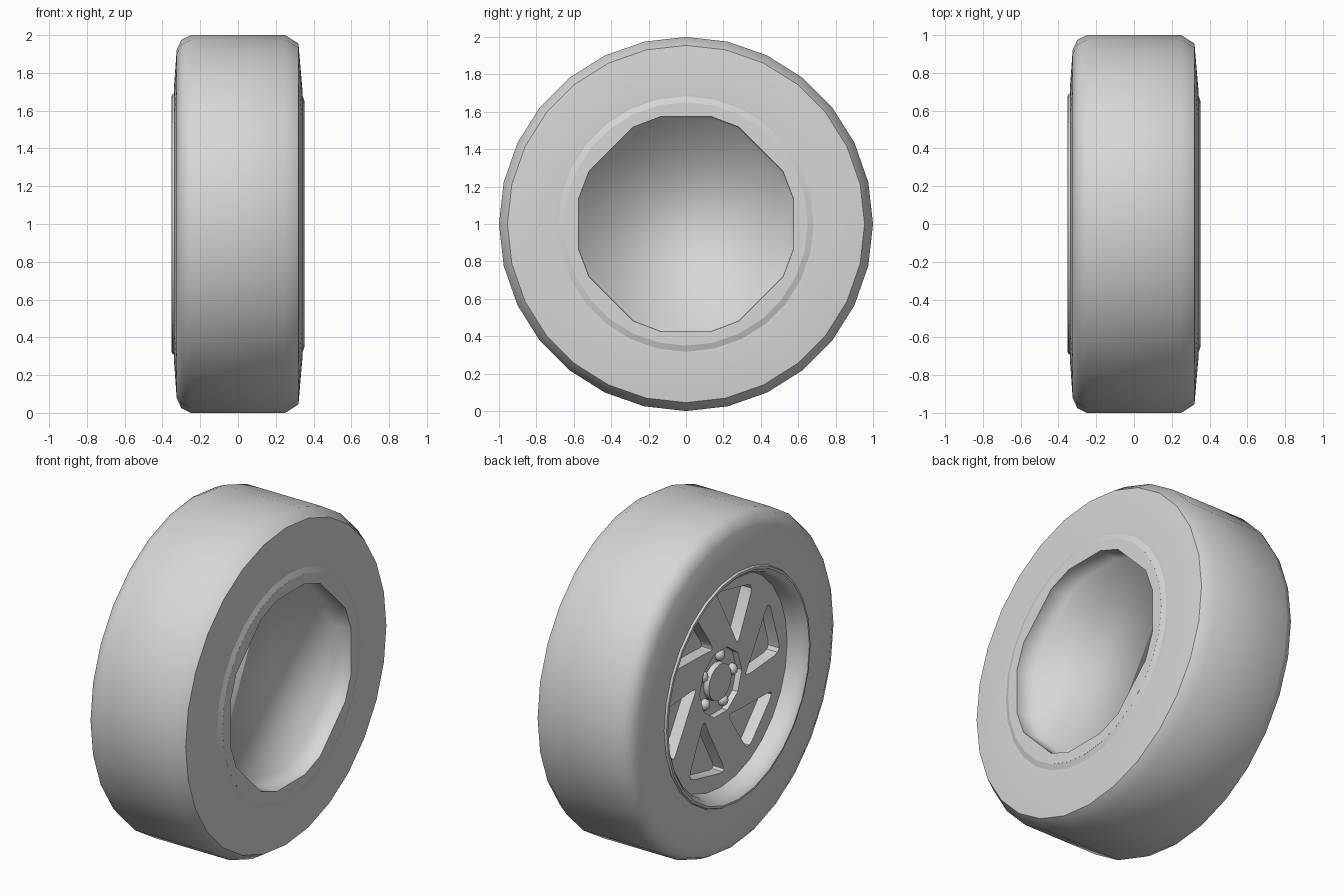
import bpy, bmesh
from math import sin, cos, radians, tau
from mathutils import Matrix, Vector

if "Cube" in bpy.data.objects:
    bpy.data.objects.remove(bpy.data.objects["Cube"], do_unlink=True)

grey = bpy.data.materials.new("plain grey")
grey.use_nodes = True
COLOR = (0.68, 0.68, 0.68, 1)
grey.diffuse_color = COLOR
grey.node_tree.nodes["Principled BSDF"].inputs["Base Color"].default_value = COLOR


def ring(n):
    return [tau * i / n for i in range(n)]


def flat(r, a):
    """Point on the wheel's disc, as seen from the outer face."""
    return Vector((r * cos(a), r * sin(a)))


def activate(obj):
    bpy.ops.object.select_all(action='DESELECT')
    obj.select_set(True)
    bpy.context.view_layer.objects.active = obj


def add(name, data):
    data.materials.append(grey)
    obj = bpy.data.objects.new(name, data)
    bpy.context.collection.objects.link(obj)
    activate(obj)
    return obj


def finish(name, bm, smooth):
    mesh = bpy.data.meshes.new(name)
    bm.to_mesh(mesh)
    bm.free()
    add(name, mesh)
    bpy.ops.object.shade_smooth_by_angle(angle=radians(smooth))


def lathe(name, profile, angles, cap=True, inward=False, smooth=45):
    """Turn (x, radius) points about the axle, optionally capping the last ring."""
    bm = bmesh.new()
    rings = [[bm.verts.new((x, -r * cos(a), 1 + r * sin(a))) for a in angles]
             for x, r in profile]
    n = len(angles)
    for p, q in zip(rings, rings[1:]):
        for i in range(n):
            j = (i + 1) % n
            bm.faces.new((p[i], p[j], q[j], q[i]))
    if cap:
        bm.faces.new(rings[-1])
    bmesh.ops.recalc_face_normals(bm, faces=bm.faces)
    if inward:
        bmesh.ops.reverse_faces(bm, faces=bm.faces)
    finish(name, bm, smooth)


def sheet(name, loops, x, half_thickness):
    """Flat plate across the axle; every loop after the first is a hole."""
    curve = bpy.data.curves.new(name, 'CURVE')
    curve.dimensions = '2D'
    curve.fill_mode = 'BOTH'
    curve.extrude = half_thickness
    for loop in loops:
        spline = curve.splines.new('POLY')
        spline.points.add(len(loop) - 1)
        for point, p in zip(spline.points, loop):
            point.co = (p.x, p.y, 0, 1)
        spline.use_cyclic_u = True
    obj = add(name, curve)
    obj.matrix_world = Matrix(((0, 0, -1, x), (-1, 0, 0, 0),
                               (0, 1, 0, 1), (0, 0, 0, 1)))
    bpy.ops.object.convert(target='MESH')
    bpy.ops.object.shade_smooth_by_angle(angle=radians(35))


def window(angle):
    """Swept triangular outline with rounded corners."""
    corners = [flat(r, radians(angle + a))
               for r, a in ((0.23, -28), (0.57, -17), (0.56, 21), (0.27, -12))]
    points = []
    for i, c in enumerate(corners):
        before, after = corners[i - 1] - c, corners[(i + 1) % 4] - c
        p = c + before.normalized() * min(0.06, before.length * 0.4)
        q = c + after.normalized() * min(0.06, after.length * 0.4)
        for t in (0, 0.33, 0.67, 1):
            points.append(p * (1 - t) ** 2 + c * 2 * t * (1 - t) + q * t ** 2)
    return points


EVEN = ring(28)
FACETS = [radians(q + a) for q in (0, 90, 180, 270) for a in (13, 28.5, 61.5, 77)]

# Tyre: rounded outer shoulder, chamfered inner shoulder
lathe("tyre", [(-0.338, 0.69), (-0.34, 0.71), (-0.325, 0.92), (-0.30, 0.975),
               (-0.25, 1), (0.25, 1), (0.32, 0.955), (0.342, 0.70),
               (0.34, 0.68)], EVEN, cap=False)

# Outer rim lip, rolled over and dished down to the plate
lathe("outer_rim", [(-0.22, 0.63), (-0.30, 0.64), (-0.335, 0.652), (-0.352, 0.672),
                    (-0.35, 0.685), (-0.33, 0.695)], EVEN, cap=False)

# Wheel plate with window pockets and a hub opening
sheet("wheel_plate",
      [[flat(0.633, a) for a in EVEN], [flat(0.2, a) for a in ring(10)]]
      + [window(14 + 60 * k) for k in range(6)], -0.195, 0.037)
lathe("pocket_floor", [(-0.13, 0.6), (-0.16, 0.6)], EVEN)
lathe("hub_seat", [(-0.165, 0.21), (-0.195, 0.21)], ring(10))

# Hub cap and ring of domed wheel nuts
lathe("hub_cap", [(-0.185, 0.112), (-0.228, 0.108)], ring(16))
for k in range(5):
    centre = flat(0.15, radians(72 * k + 6))
    bm = bmesh.new()
    bmesh.ops.create_uvsphere(bm, u_segments=10, v_segments=8, radius=0.034)
    bmesh.ops.translate(bm, verts=bm.verts, vec=(-0.2, -centre.x, 1 + centre.y))
    finish(f"wheel_nut_{k + 1}", bm, 60)

# Inner side: sloped rim edge, flat ring and shallow hollow with uneven facets
lathe("inner_rim", [(0.338, 0.69), (0.352, 0.65)], EVEN, cap=False)
sheet("inner_ring", [[flat(0.651, a) for a in EVEN], [flat(0.59, a) for a in FACETS]],
      0.347, 0.005)
lathe("hollow", [(0.343, 0.59), (0.23, 0.585)], FACETS, inward=True, smooth=180)
